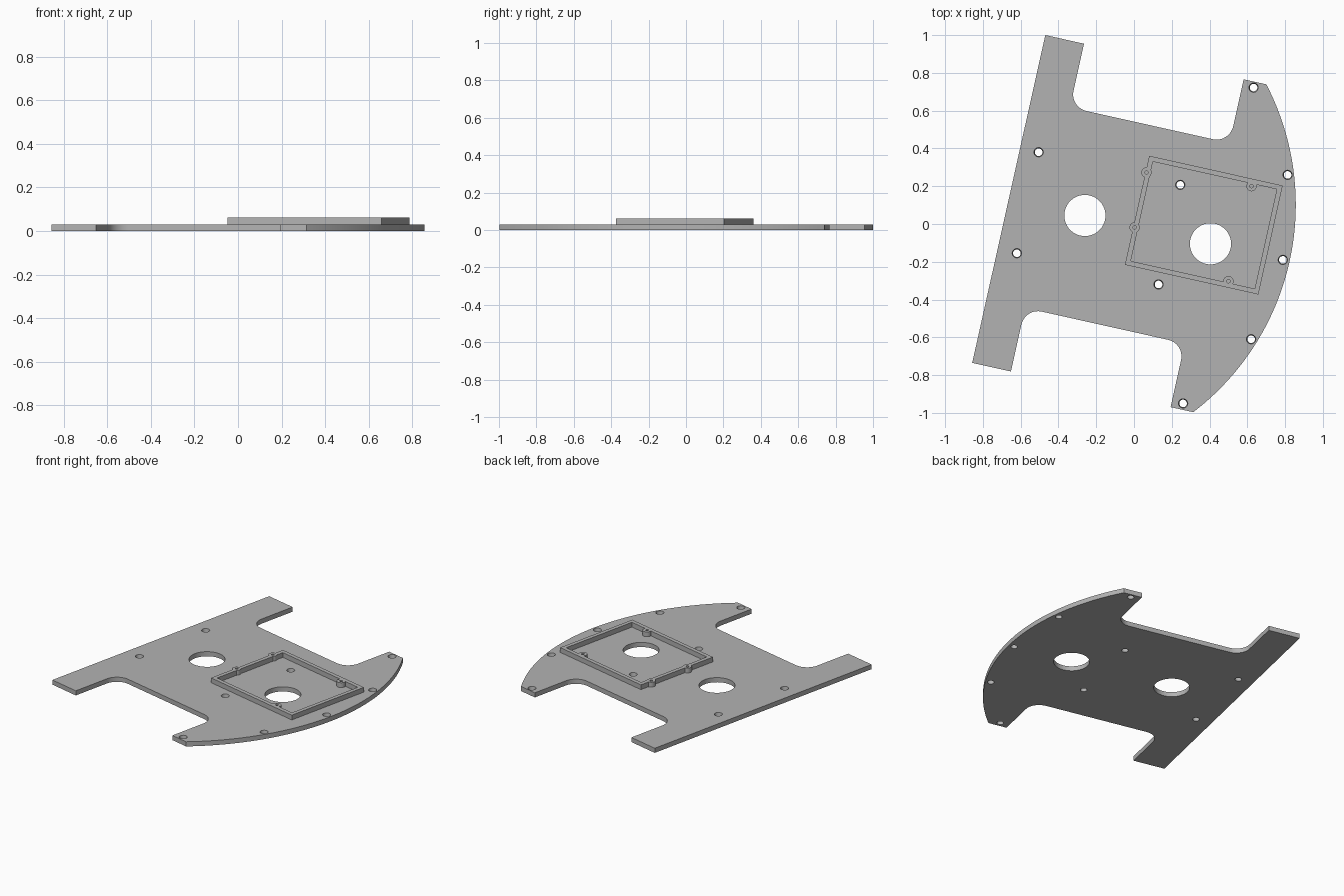
import bpy, bmesh
from math import sin, cos, asin, radians, pi
from mathutils import Matrix, Vector

cube = bpy.data.objects.get("Cube")
if cube:
    bpy.data.objects.remove(cube, do_unlink=True)

PLATE_TOP, FRAME_TOP = 0.031, 0.063
TILT = Matrix.Rotation(radians(-12.57), 4, 'Z')

grey = bpy.data.materials.new("plain grey")
grey.use_nodes = True
grey.diffuse_color = (0.45, 0.45, 0.45, 1)
grey.node_tree.nodes["Principled BSDF"].inputs["Base Color"].default_value = (0.45, 0.45, 0.45, 1)


def finish(bm, name):
    bmesh.ops.recalc_face_normals(bm, faces=bm.faces)
    mesh = bpy.data.meshes.new(name)
    bm.to_mesh(mesh)
    bm.free()
    mesh.materials.append(grey)
    obj = bpy.data.objects.new(name, mesh)
    bpy.context.collection.objects.link(obj)
    return obj


def prism(name, points, z0, z1):
    """Extrude a tilted outline from z0 to z1."""
    bm = bmesh.new()
    face = bm.faces.new([bm.verts.new(TILT @ Vector((u, v, z0))) for u, v in points])
    top = bmesh.ops.extrude_face_region(bm, geom=[face])
    verts = [g for g in top["geom"] if isinstance(g, bmesh.types.BMVert)]
    bmesh.ops.translate(bm, verts=verts, vec=(0, 0, z1 - z0))
    return finish(bm, name)


def cylinders(name, items, z0, z1, sides=32):
    """Upright cones: x, y, bottom radius, top radius."""
    bm = bmesh.new()
    for x, y, r0, r1 in items:
        bmesh.ops.create_cone(bm, cap_ends=True, segments=sides, radius1=r0, radius2=r1,
                              depth=z1 - z0,
                              matrix=Matrix.Translation((x, y, (z0 + z1) / 2)))
    return finish(bm, name)


def combine(obj, other, operation):
    mod = obj.modifiers.new("combine", 'BOOLEAN')
    mod.operation = operation
    mod.solver = 'EXACT'
    mod.object = other
    bpy.context.view_layer.objects.active = obj
    bpy.ops.object.modifier_apply(modifier=mod.name)
    bpy.data.objects.remove(other, do_unlink=True)


def arc(cx, cy, r, a0, a1, n):
    return [(cx + r * cos(a0 + (a1 - a0) * i / n), cy + r * sin(a0 + (a1 - a0) * i / n))
            for i in range(n + 1)]


def rectangle(u0, u1, v0, v1):
    return [(u0, v0), (u1, v0), (u1, v1), (u0, v1)]


# Base plate: bowed edge, tabs and filleted slots, mirrored about its long middle
HALF, TIP, BULGE, FILLET, SLOT = 0.889, 0.523, 0.324, 0.09, 0.544
R = (HALF ** 2 + BULGE ** 2) / (2 * BULGE)
half = arc(TIP + BULGE - R, 0, R, 0.01, asin(HALF / R), 24)
half.append((0.4, HALF))
half += arc(0.4 - FILLET, SLOT + FILLET, FILLET, 0, -pi / 2, 10)
half += arc(-0.466 + FILLET, SLOT + FILLET, FILLET, -pi / 2, -pi, 10)
half += [(-0.466, HALF), (-0.676, HALF)]
outline = half + [(u, -v) for u, v in reversed(half)]
plate = prism("base_plate", [(u, v - 0.015) for u, v in outline], 0, PLATE_TOP)

# Two large openings and the slightly tapered bolt holes
large = [(-0.26, 0.045), (0.405, -0.105)]
small = [(-0.505, 0.38), (-0.62, -0.155), (0.245, 0.207), (0.13, -0.32), (0.633, 0.722),
         (0.813, 0.26), (0.788, -0.19), (0.62, -0.61), (0.26, -0.95)]
combine(plate, cylinders("openings", [(x, y, 0.109, 0.109) for x, y in large],
                         -0.02, PLATE_TOP + 0.02, 64), 'DIFFERENCE')
combine(plate, cylinders("bolt_holes", [(x, y, 0.02, 0.025) for x, y in small],
                         -0.001, PLATE_TOP + 0.001), 'DIFFERENCE')

# Raised rim with screw bosses
WALL = 0.026
frame = prism("raised_frame", rectangle(0, 0.724, -0.221, 0.37), PLATE_TOP, FRAME_TOP)
combine(frame, prism("frame_inside", rectangle(WALL, 0.724 - WALL, -0.221 + WALL, 0.37 - WALL),
                     PLATE_TOP - 0.02, FRAME_TOP + 0.02), 'DIFFERENCE')
bosses = [(0.066, 0.273), (0.003, -0.018), (0.622, 0.2), (0.5, -0.303)]
combine(frame, cylinders("bosses", [(x, y, 0.027, 0.027) for x, y in bosses],
                         PLATE_TOP, FRAME_TOP), 'UNION')
combine(frame, cylinders("screw_holes", [(x, y, 0.009, 0.009) for x, y in bosses],
                         PLATE_TOP - 0.02, FRAME_TOP + 0.02, 20), 'DIFFERENCE')

# Smooth the round walls, keep the edges sharp
for obj in (plate, frame):
    bpy.ops.object.select_all(action='DESELECT')
    obj.select_set(True)
    bpy.context.view_layer.objects.active = obj
    bpy.ops.object.shade_smooth_by_angle(angle=radians(30))
